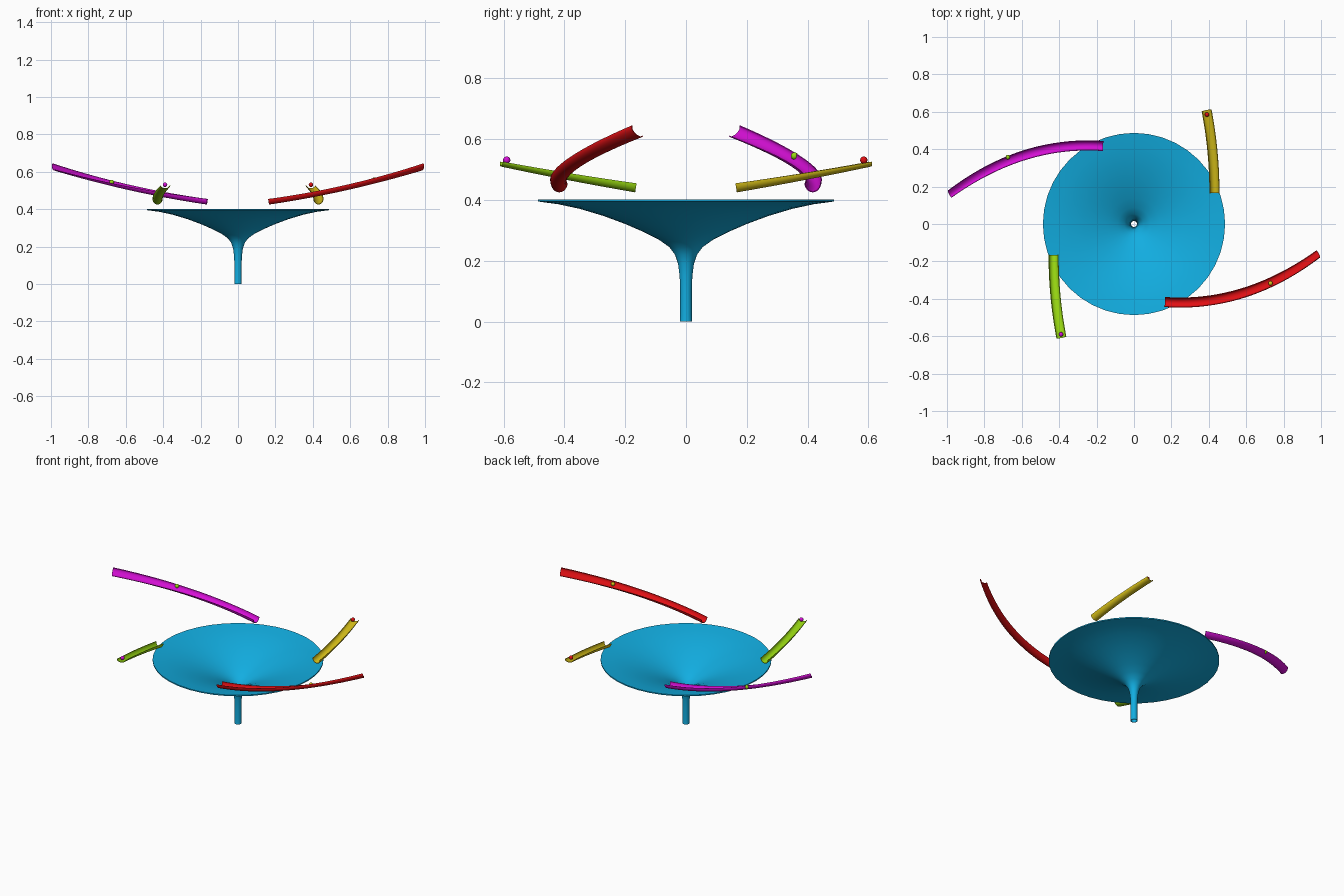
import bpy, bmesh, math
from mathutils import Vector

if "Cube" in bpy.data.objects:
    bpy.data.objects.remove(bpy.data.objects["Cube"])


def material(name, rgb):
    m = bpy.data.materials.new(name)
    m.diffuse_color = (*rgb, 1)
    m.use_nodes = True
    m.node_tree.nodes["Principled BSDF"].inputs["Base Color"].default_value = m.diffuse_color
    return m


BLUE = material("sky blue", (0.006, 0.42, 0.75))
RED = material("red", (0.75, 0.005, 0.007))
MAGENTA = material("magenta", (0.68, 0.005, 0.68))
YELLOW = material("yellow", (0.70, 0.54, 0.01))
GREEN = material("lime green", (0.32, 0.70, 0.006))


def finish(bm, name, mat, angle=40):
    bmesh.ops.recalc_face_normals(bm, faces=bm.faces)
    mesh = bpy.data.meshes.new(name)
    bm.to_mesh(mesh)
    bm.free()
    obj = bpy.data.objects.new(name, mesh)
    bpy.context.collection.objects.link(obj)
    mesh.materials.append(mat)
    bpy.ops.object.select_all(action='DESELECT')
    obj.select_set(True)
    bpy.context.view_layer.objects.active = obj
    bpy.ops.object.shade_smooth_by_angle(angle=math.radians(angle))
    return obj


def skin(bm, rings, close_rings=True, close_path=True):
    """Quads between successive rings of vertices."""
    n, m = len(rings), len(rings[0])
    for i in range(n if close_path else n - 1):
        for j in range(m if close_rings else m - 1):
            a, b = rings[i], rings[(i + 1) % n]
            k = (j + 1) % m
            bm.faces.new((a[j], a[k], b[k], b[j]))


def funnel():
    # outer wall from the spout up to the rim, then the inner wall back down
    outer = [(.020, 0), (.019, .02), (.019, .10), (.021, .15), (.026, .19),
             (.036, .22), (.055, .245), (.09, .27), (.14, .295), (.20, .321),
             (.27, .347), (.35, .371), (.42, .386), (.487, .395)]
    inner = [(max(r - .003, .016), z + (.005 if z > .2 else 0)) for r, z in outer]
    inner[-1] = (.487, .402)
    profile = outer + inner[::-1]
    bm = bmesh.new()
    rings = [[bm.verts.new((r * math.cos(a), r * math.sin(a), z))
              for a in (math.tau * k / 40 for k in range(40))] for r, z in profile]
    skin(bm, rings)
    finish(bm, "funnel_bowl", BLUE)


def bezier(p, t):
    a, b, c = map(Vector, p)
    return a * (1 - t) ** 2 + b * 2 * t * (1 - t) + c * t * t


def chute(name, path, bank, spin, mat):
    """Open half-pipe along a curve, growing shallower and banking at its far end."""
    bm = bmesh.new()
    rings = []
    steps, arc, half, wall = 28, 12, .027, .003
    for i in range(steps + 1):
        t = i / steps
        c = bezier(path, t)
        d = (bezier(path, t + .01) - bezier(path, t - .01)).normalized()
        side = Vector((d.y, -d.x, 0)).normalized()
        up = side.cross(d)
        roll = bank * t ** 1.5
        s = side * math.cos(roll) + up * math.sin(roll)
        u = up * math.cos(roll) - side * math.sin(roll)
        depth = .030 - .014 * t
        section = []
        for layer in (0, 1):
            w, h = half - layer * wall, depth - layer * wall
            pts = [(w * math.cos(math.pi * k / arc), -h * math.sin(math.pi * k / arc))
                   for k in range(arc + 1)]
            section += pts[::-1] if layer else pts
        rings.append([bm.verts.new(spin * (c + s * x + u * (y + depth / 2)))
                      for x, y in section])
    skin(bm, rings, close_path=False)
    # annular end caps
    n = len(rings[0])
    for r in (rings[0], rings[-1]):
        for k in range(arc):
            bm.faces.new((r[k], r[k + 1], r[n - 2 - k], r[n - 1 - k]))
    finish(bm, name, mat)


def ball(name, place, mat):
    bm = bmesh.new()
    bmesh.ops.create_uvsphere(bm, u_segments=16, v_segments=10, radius=.012)
    bmesh.ops.translate(bm, verts=bm.verts, vec=place)
    finish(bm, name, mat, 60)


class HalfTurn:
    """Multiplies a point by a rotation of zero or half a turn about z."""
    def __init__(self, sign):
        self.sign = sign

    def __mul__(self, v):
        return Vector((v.x * self.sign, v.y * self.sign, v.z))


funnel()

# two long banked chutes and two short ones, paired by a half turn
LONG = ((.165, -.417, .440), (.60, -.45, .500), (.988, -.163, .622))
SHORT = ((.430, .165, .440), (.43, .39, .475), (.388, .608, .518))
chute("long_chute_right", LONG, .75, HalfTurn(1), RED)
chute("long_chute_left", LONG, .75, HalfTurn(-1), MAGENTA)
chute("short_chute_back", SHORT, 0, HalfTurn(1), YELLOW)
chute("short_chute_front", SHORT, 0, HalfTurn(-1), GREEN)

# marbles rolling in the chutes
ball("marble_long_right", (.73, -.317, .559), YELLOW)
ball("marble_long_left", (-.675, .357, .545), GREEN)
ball("marble_short_back", (.39, .585, .531), RED)
ball("marble_short_front", (-.39, -.59, .531), MAGENTA)
